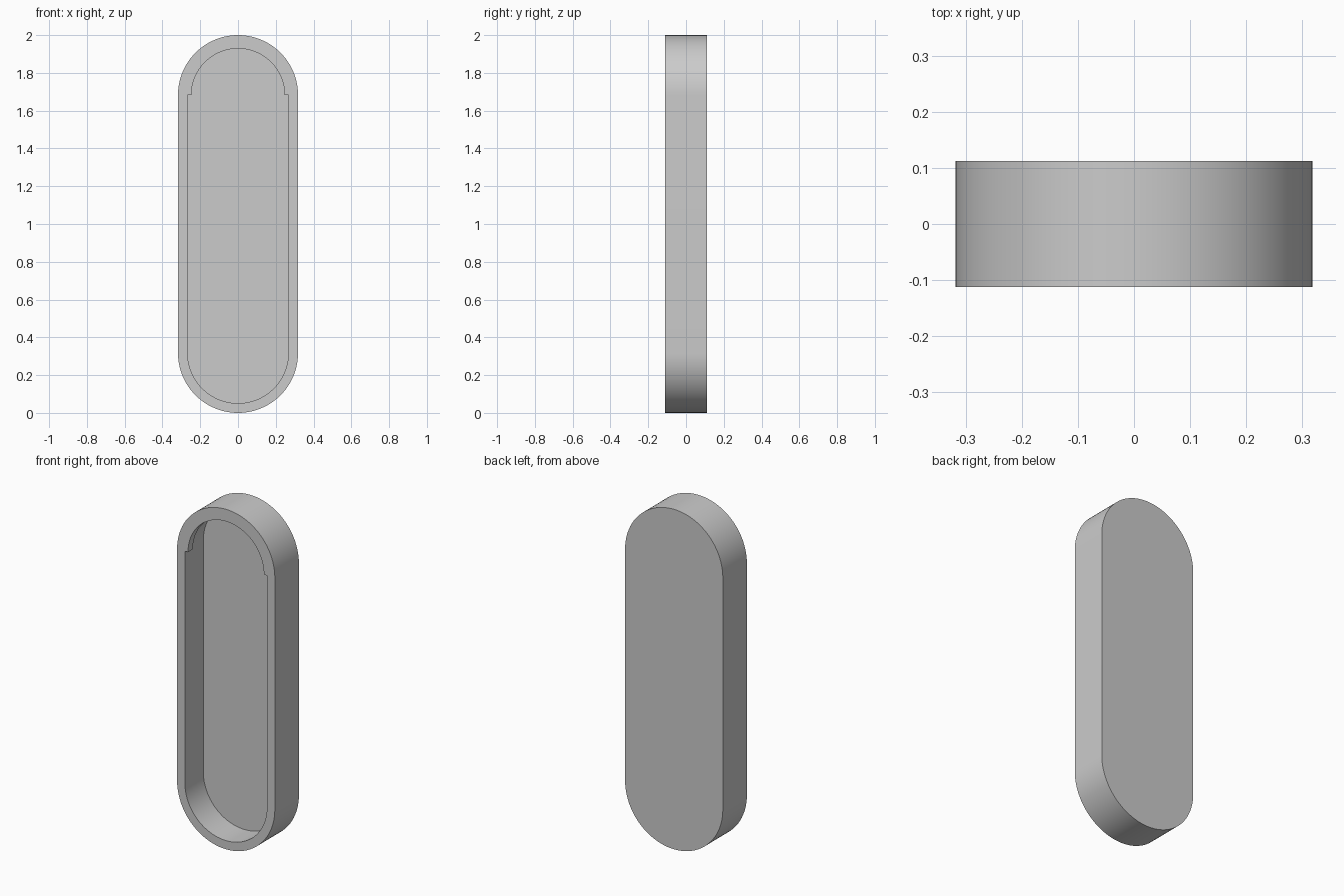
import bpy
import bmesh
from math import pi, sin, cos

if "Cube" in bpy.data.objects:
    bpy.data.objects.remove(bpy.data.objects["Cube"], do_unlink=True)

RADIUS = 0.318          # outer rounded ends
CAVITY = 0.267          # inner wall radius
LIP = 0.247             # radius under the retaining lip
LOW, HIGH = RADIUS, 2 - RADIUS
FRONT, BACK = -0.112, 0.112
FLOOR, LIP_BACK = 0.059, -0.067
N = 49                  # points on each half circle


def arc(radius, z, start):
    steps = [start + pi * i / (N - 1) for i in range(N)]
    return [(radius * cos(a), z + radius * sin(a)) for a in steps]


def stadium(radius):
    return arc(radius, LOW, pi) + arc(radius, HIGH, 0)


bm = bmesh.new()


def ring(points, y):
    return [bm.verts.new((x, y, z)) for x, z in points]


def bridge(a, b, closed=True):
    for i in range(len(a) if closed else len(a) - 1):
        j = (i + 1) % len(a)
        bm.faces.new((a[i], a[j], b[j], b[i]))


# Outer wall and closed back
outer_back = ring(stadium(RADIUS), BACK)
outer_front = ring(stadium(RADIUS), FRONT)
bridge(outer_back, outer_front)
bm.faces.new(outer_back)

# Cavity wall and floor, behind the lip
cavity_floor = ring(stadium(CAVITY), FLOOR)
cavity_front = ring(stadium(CAVITY), LIP_BACK)
bridge(cavity_floor, cavity_front)
bm.faces.new(cavity_floor)

# Opening, stepped inward around the top by the lip
opening = (arc(CAVITY, LOW, pi) + [(CAVITY, HIGH)]
           + arc(LIP, HIGH, 0) + [(-CAVITY, HIGH)])
open_back = ring(opening, LIP_BACK)
open_front = ring(opening, FRONT)
bridge(open_back, open_front)

# Rear face of the lip
bridge(cavity_front[N:], open_back[N + 1:-1], closed=False)

# Flat front rim between the outline and the opening
rim_edges = []
for loop in (outer_front, open_front):
    for a, b in zip(loop, loop[1:] + loop[:1]):
        rim_edges.append(bm.edges.get((a, b)))
bmesh.ops.triangle_fill(bm, use_beauty=True, edges=rim_edges, normal=(0, -1, 0))

bmesh.ops.remove_doubles(bm, verts=bm.verts[:], dist=0.0001)
bmesh.ops.recalc_face_normals(bm, faces=bm.faces[:])

mesh = bpy.data.meshes.new("rounded_tray")
bm.to_mesh(mesh)
bm.free()
tray = bpy.data.objects.new("rounded_tray", mesh)
bpy.context.collection.objects.link(tray)

# Plain grey
grey = bpy.data.materials.new("light_grey")
grey.use_nodes = True
colour = (0.6, 0.6, 0.6, 1)
grey.diffuse_color = colour
grey.node_tree.nodes["Principled BSDF"].inputs["Base Color"].default_value = colour
mesh.materials.append(grey)

# Smooth curves with crisp rims
bpy.ops.object.select_all(action="DESELECT")
tray.select_set(True)
bpy.context.view_layer.objects.active = tray
bpy.ops.object.shade_smooth_by_angle(angle=pi / 6)
